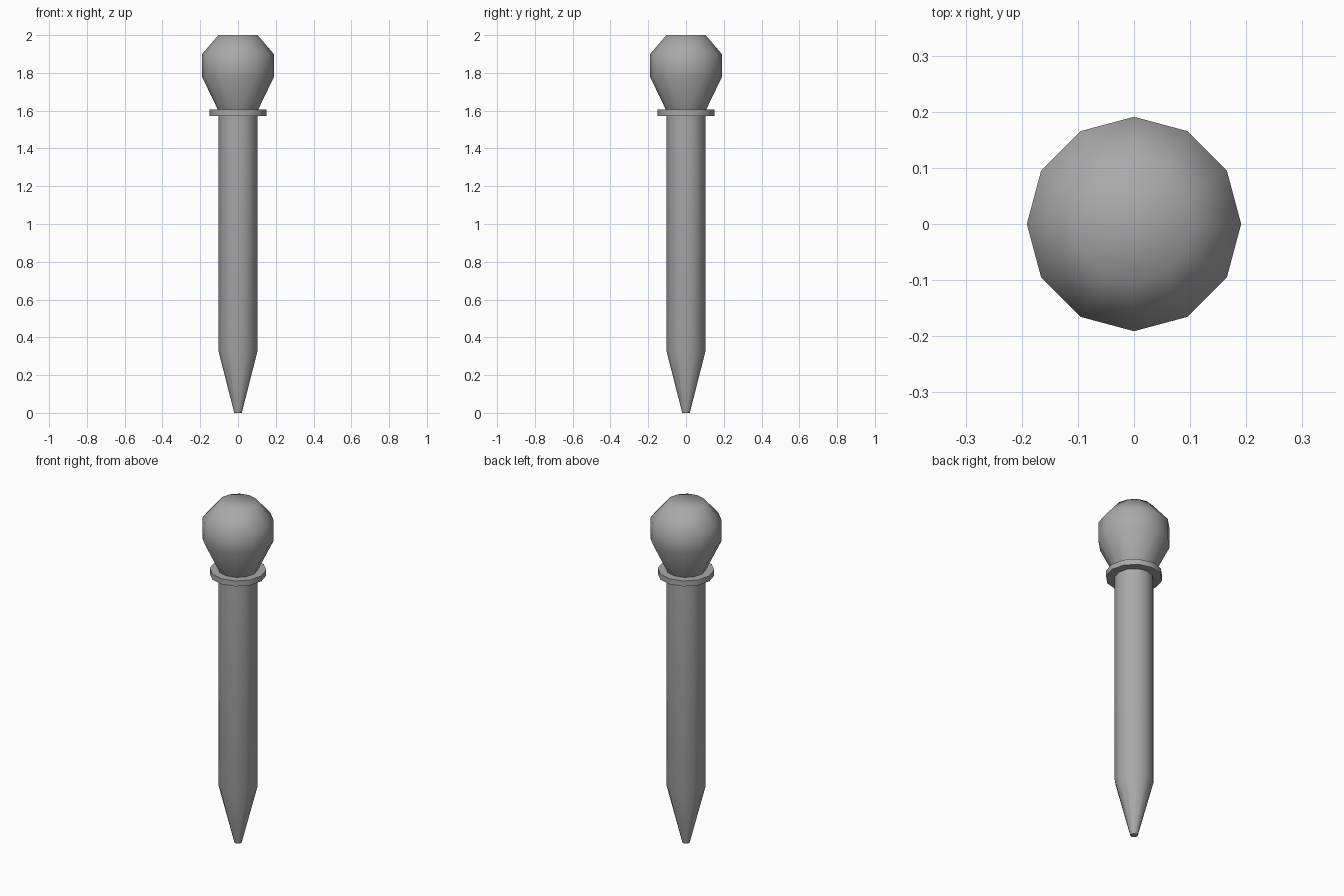
import bpy
import bmesh
from math import cos, sin, pi, radians

SIDES = 12

cube = bpy.data.objects.get("Cube")
if cube:
    bpy.data.objects.remove(cube, do_unlink=True)

# One plain grey for the whole model
grey = bpy.data.materials.new("grey")
grey.use_nodes = True
colour = (0.4, 0.4, 0.4, 1)
grey.diffuse_color = colour
grey.node_tree.nodes["Principled BSDF"].inputs["Base Color"].default_value = colour


def lathe(name, profile):
    """Turn (radius, height) points into a closed solid around z."""
    bm = bmesh.new()
    rings = []
    for r, z in profile:
        angles = [2 * pi * i / SIDES for i in range(SIDES)]
        rings.append([bm.verts.new((r * cos(a), r * sin(a), z)) for a in angles])
    for low, high in zip(rings, rings[1:]):
        for i in range(SIDES):
            j = (i + 1) % SIDES
            bm.faces.new((low[i], low[j], high[j], high[i]))
    bm.faces.new(rings[0][::-1])
    bm.faces.new(rings[-1])
    mesh = bpy.data.meshes.new(name)
    bm.to_mesh(mesh)
    bm.free()
    mesh.materials.append(grey)
    obj = bpy.data.objects.new(name, mesh)
    bpy.context.collection.objects.link(obj)
    bpy.ops.object.select_all(action="DESELECT")
    obj.select_set(True)
    bpy.context.view_layer.objects.active = obj
    bpy.ops.object.shade_smooth_by_angle(angle=radians(60))
    return obj


# Straight shaft tapering to a blunt tip
lathe("shaft", [(0.02, 0), (0.104, 0.33), (0.104, 1.59)])

# Thin flat collar
lathe("collar", [(0.151, 1.573), (0.151, 1.605)])

# Faceted knob
lathe("knob", [(0.104, 1.6), (0.191, 1.78), (0.191, 1.898), (0.104, 2.0)])
